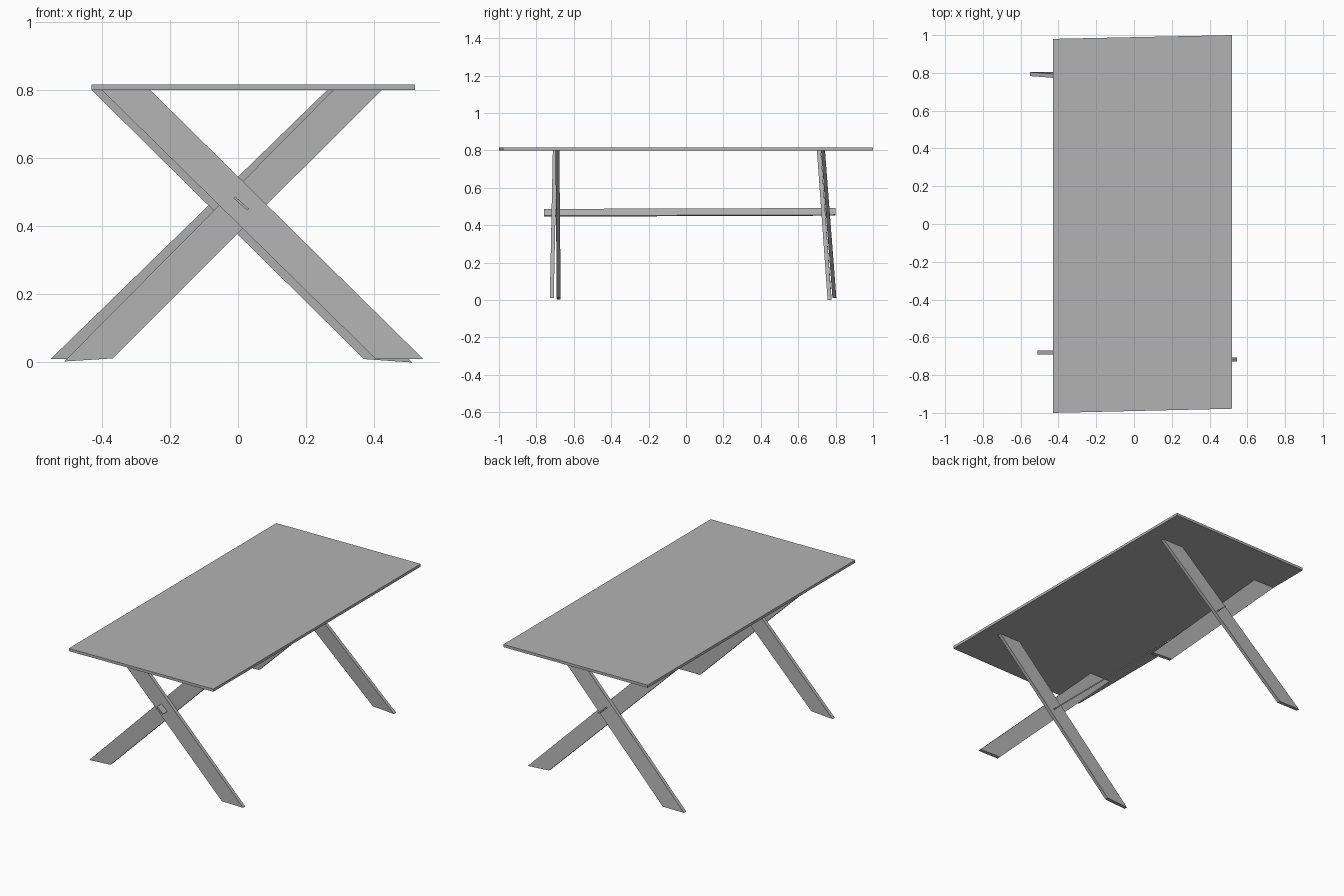
import bpy, bmesh

if "Cube" in bpy.data.objects:
    bpy.data.objects.remove(bpy.data.objects["Cube"])

grey = bpy.data.materials.new("plain grey")
grey.use_nodes = True
grey.diffuse_color = (0.45, 0.45, 0.45, 1)
grey.node_tree.nodes["Principled BSDF"].inputs["Base Color"].default_value = grey.diffuse_color


def board(name, outline, offset):
    """Flat board: a four-cornered outline swept by an offset."""
    bm = bmesh.new()
    face = bm.faces.new([bm.verts.new(p) for p in outline])
    swept = bmesh.ops.extrude_face_region(bm, geom=[face])["geom"]
    bmesh.ops.translate(bm, vec=offset, verts=[v for v in swept if isinstance(v, bmesh.types.BMVert)])
    bmesh.ops.recalc_face_normals(bm, faces=bm.faces)
    mesh = bpy.data.meshes.new(name)
    bm.to_mesh(mesh)
    bm.free()
    mesh.materials.append(grey)
    obj = bpy.data.objects.new(name, mesh)
    bpy.context.collection.objects.link(obj)


def leg(name, top_x, foot_x, top_y, foot_y, foot_z):
    """Slanted leg, cut level under the top and at the floor."""
    width, thick, top_z = 0.142, 0.021, 0.8
    board(name, [(top_x, top_y, top_z), (top_x + width, top_y, top_z),
                 (foot_x + width, foot_y, foot_z[1]), (foot_x, foot_y, foot_z[0])],
          (0, thick, 0))


# Table top, slightly skewed
board("table_top", [(-0.43, -1, 0.8), (0.52, -0.978, 0.8), (0.52, 1, 0.8), (-0.43, 0.98, 0.8)],
      (0, 0, 0.016))

# Crossed legs
leg("front_leg_falling", -0.40, 0.402, -0.712, -0.728, (0.012, 0.01))
leg("front_leg_rising", 0.28, -0.51, -0.698, -0.691, (0.003, 0.012))
leg("back_leg_falling", -0.43, 0.37, 0.70, 0.757, (0.01, 0.0))
leg("back_leg_rising", 0.262, -0.55, 0.722, 0.783, (0.01, 0.01))

# Thin stretcher through both crossings
board("stretcher", [(-0.013, -0.76, 0.482), (0.027, -0.76, 0.446),
                    (0.027, 0.80, 0.451), (-0.013, 0.80, 0.487)], (0.005, 0, 0.005))
